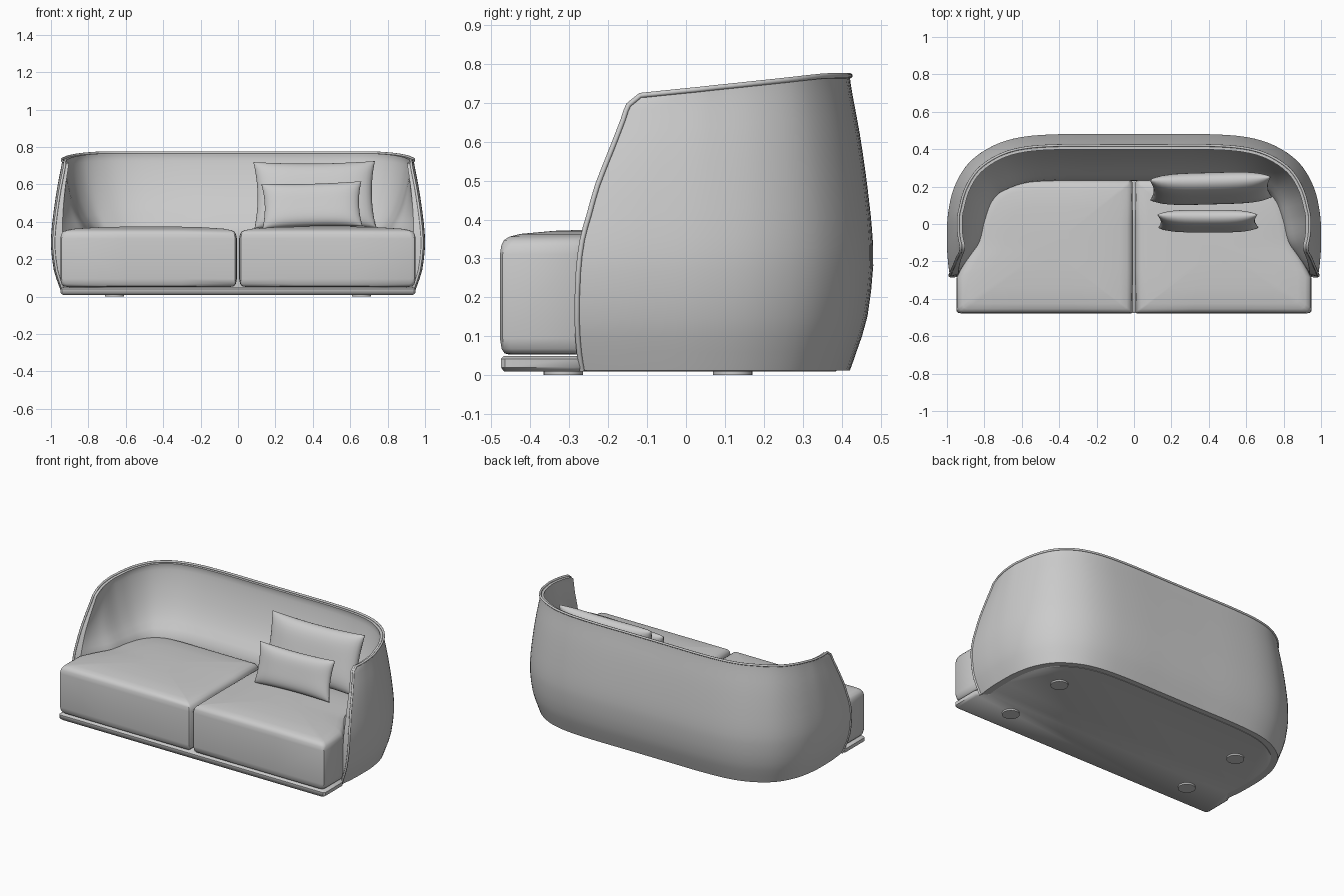
import bpy, bmesh, math
from mathutils import Vector, Matrix

if "Cube" in bpy.data.objects:
    bpy.data.objects.remove(bpy.data.objects["Cube"])


def spline(pts, n):
    """Catmull-Rom points through pts, n steps per span."""
    q = [Vector(p) for p in pts]
    q = [2 * q[0] - q[1]] + q + [2 * q[-1] - q[-2]]
    out = []
    for i in range(1, len(q) - 2):
        a, b, c, d = q[i - 1:i + 3]
        for k in range(n):
            t = k / n
            out.append(0.5 * (2 * b + (c - a) * t + (2 * a - 5 * b + 4 * c - d) * t * t
                              + (3 * b - a - 3 * c + d) * t ** 3))
    return out + [q[-2]]


def finish(bm, name, angle=40):
    bmesh.ops.recalc_face_normals(bm, faces=bm.faces)
    me = bpy.data.meshes.new(name)
    bm.to_mesh(me)
    bm.free()
    ob = bpy.data.objects.new(name, me)
    bpy.context.collection.objects.link(ob)
    bpy.ops.object.select_all(action='DESELECT')
    ob.select_set(True)
    bpy.context.view_layer.objects.active = ob
    bpy.ops.object.shade_smooth_by_angle(angle=math.radians(angle))
    return ob


def loft(name, rings, strip_caps=False):
    """Skin closed rings; ends closed by one face or by a strip across the ring."""
    bm = bmesh.new()
    vs = [[bm.verts.new(p) for p in r] for r in rings]
    m = len(vs[0])
    for a, b in zip(vs, vs[1:]):
        for j in range(m):
            k = (j + 1) % m
            bm.faces.new((a[j], a[k], b[k], b[j]))
    for r in (vs[0], vs[-1]):
        if strip_caps:
            for j in range(m // 2 - 1):
                bm.faces.new((r[j], r[j + 1], r[m - 2 - j], r[m - 1 - j]))
        else:
            bm.faces.new(r)
    return finish(bm, name)


def lerp_table(tab, x):
    for (x0, y0), (x1, y1) in zip(tab, tab[1:]):
        if x <= x1:
            return y0 + (y1 - y0) * (x - x0) / (x1 - x0)
    return tab[-1][1]


# Wraparound shell: plan path (x, y, inner thickness weight), front of arm to centre
half = [(.985, -.28, .1), (.995, -.2, .4), (1, -.1, .7), (.995, .05, .82), (.96, .2, .88),
        (.88, .33, .95), (.75, .42, 1), (.6, .465, 1), (.4, .48, 1), (.13, .48, 1)]
path = spline(half + [(-x, y, w) for x, y, w in reversed(half)], 4)
# Section: height, outer inset, inner inset, front edge y
section = spline([(.012, .06, .25, -.275), (.06, .043, .25, -.28), (.15, .015, .25, -.282),
                  (.28, 0, .25, -.277), (.37, .003, .24, -.267), (.44, .01, .19, -.25),
                  (.52, .02, .145, -.23), (.62, .035, .108, -.195), (.7, .05, .087, -.168),
                  (.74, .057, .08, -.155), (.762, .06, .078, -.125)], 2)


def inward(i):
    t = path[min(i + 1, len(path) - 1)] - path[max(i - 1, 0)]
    return Vector((-t.y, t.x, 0)).normalized()


rings = []
for i, p in enumerate(path):
    k = max(0, (.1 - p.y) / .38)
    ztop = .727 + .093 * (min(p.y, .41) + .15 * k)
    outer, inner = [], []
    for z, do, di, yf in section:
        zz = .012 + (z - .012) * (ztop - .012) / .75
        thin = do + .022
        for lst, d in ((outer, do), (inner, thin + p.z * max(0, di - thin))):
            q = Vector((p.x, p.y, 0)) + inward(i) * d
            lst.append(Vector((q.x, q.y + (yf + .28) * k, zz)))
    rings.append(outer + inner[::-1])
loft("backrest_shell", rings, True)

# Piping along the arm fronts and the top rim
n = len(section)
line = rings[0][:n - 1] + [r[n - 1] + Vector((0, 0, .004)) for r in rings] + rings[-1][:n - 1][::-1]
cu = bpy.data.curves.new("rim_piping", 'CURVE')
cu.dimensions = '3D'
cu.bevel_depth = .007
cu.bevel_resolution = 2
cu.use_fill_caps = True
sp = cu.splines.new('POLY')
sp.points.add(len(line) - 1)
for a, b in zip(sp.points, line):
    a.co = (*b, 1)
bpy.context.collection.objects.link(bpy.data.objects.new("rim_piping", cu))

# Seat cushions: plan outline lofted through rounded, domed rings
back = spline([(.95, -.29, 0), (.905, -.2, 0), (.85, -.1, 0), (.82, .05, 0), (.765, .16, 0),
               (.68, .22, 0), (.55, .235, 0)], 3)
plan = [(.015, -.478), (.3, -.478), (.6, -.478), (.925, -.478), (.943, -.471), (.95, -.453)]
plan += [(p.x, p.y) for p in back] + [(.3, .235), (.02, .235), (.008, .222), (.006, 0),
                                      (.006, -.25), (.008, -.47)]
levels = [(.93, .053), (.965, .056), (.988, .068), (1, .095), (1, .31), (.99, .333), (.97, .347),
          (.93, .356), (.85, .363), (.6, .371), (.25, .375)]
c = Vector((.46, -.13))
for side, s in (("right", 1), ("left", -1)):
    loft(side + "_seat_cushion",
         [[(s * (c.x + (x - c.x) * f), c.y + (y - c.y) * f, z) for x, y in plan] for f, z in levels])

# Base plinth under the cushions, running back inside the shell
edge = [Vector((.94, -.475)), Vector((.95, -.465)), Vector((.95, -.29))]
mid = [Vector((p.x, p.y)) + inward(i).to_2d() * .09 for i, p in enumerate(path)][2:-2]
outline = edge + mid + [Vector((-v.x, v.y)) for v in reversed(edge)]
loft("base_plinth", [[(v.x * f, v.y * f, z) for v in outline]
                     for f, z in ((.985, .01), (1, .02), (1, .042), (.985, .05))])

# Feet
for name, x, y in (("front_right", .66, -.315), ("front_left", -.66, -.315),
                   ("back_right", .66, .12), ("back_left", -.66, .12)):
    bm = bmesh.new()
    bmesh.ops.create_cone(bm, cap_ends=True, segments=24, radius1=.051, radius2=.051, depth=.03,
                          matrix=Matrix.Translation((x, y, .015)))
    finish(bm, name + "_foot")


def pillow(name, w, h, t, loc, tilt, roll, turn):
    """Stuffed cushion with pinched pointed corners."""
    bm = bmesh.new()
    N = 20
    for s in (-1, 1):
        g = []
        for i in range(N + 1):
            u = math.sin((i / N - .5) * math.pi)
            row = []
            for j in range(N + 1):
                v = math.sin((j / N - .5) * math.pi)
                row.append(bm.verts.new((w * u * (1 - .06 * (1 - v * v)),
                                         s * t * math.sqrt(max(0, (1 - u ** 4) * (1 - v ** 4))),
                                         h * v * (1 - .07 * (1 - u * u)))))
            g.append(row)
        for i in range(N):
            for j in range(N):
                bm.faces.new((g[i][j], g[i + 1][j], g[i + 1][j + 1], g[i][j + 1]))
    bmesh.ops.remove_doubles(bm, verts=bm.verts, dist=1e-5)
    ob = finish(bm, name, 70)
    ob.location = loc
    ob.rotation_euler = [math.radians(a) for a in (-tilt, roll, turn)]


# Scatter pillows
pillow("large_pillow", .325, .185, .06, (.41, .19, .545), 17, -.5, 1.5)
pillow("small_pillow", .268, .125, .045, (.395, .015, .49), 16, -1.5, 0)
